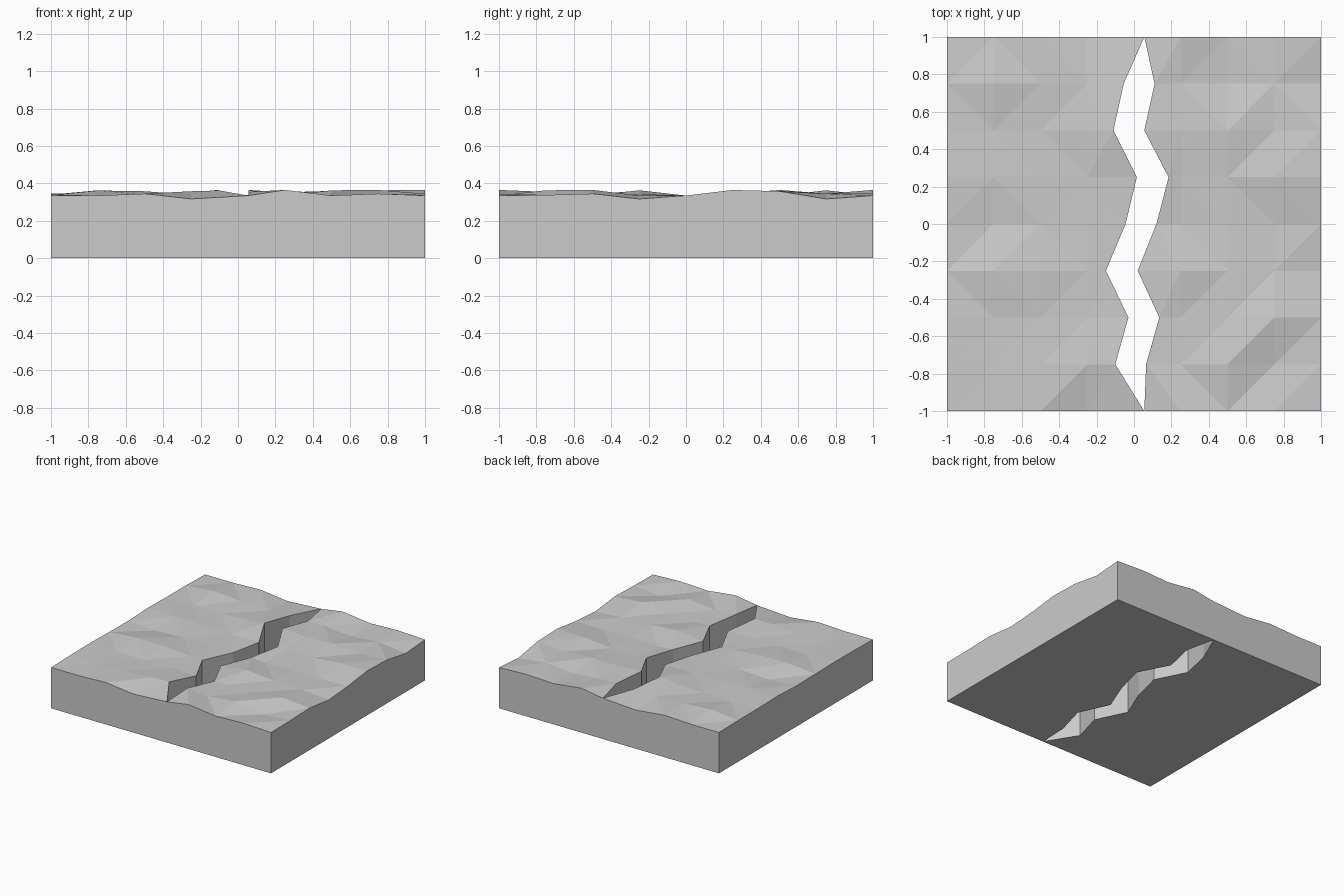
import bpy
import bmesh

if "Cube" in bpy.data.objects:
    bpy.data.objects.remove(bpy.data.objects["Cube"])

# Crack rims (x position per row, from front to back)
LEFT_RIM = [.055, -.10, -.03, -.15, -.045, .015, -.11, -.055, .055]
RIGHT_RIM = [.055, .065, .135, .02, .12, .185, .055, .11, .055]

# Surface heights in thousandths, one row per y step from front to back
LEFT_HEIGHTS = [
    (335, 335, 345, 317, 335),
    (340, 335, 345, 358, 362),
    (342, 335, 340, 340, 335),
    (338, 362, 358, 340, 335),
    (335, 322, 335, 335, 330),
    (345, 345, 340, 335, 335),
    (340, 335, 337, 350, 365),
    (340, 363, 345, 337, 345),
    (335, 335, 345, 317, 335),
]
RIGHT_HEIGHTS = [
    (335, 365, 335, 345, 335),
    (355, 335, 363, 322, 338),
    (335, 335, 342, 365, 345),
    (335, 363, 342, 335, 317),
    (335, 325, 335, 328, 335),
    (345, 337, 340, 363, 365),
    (365, 352, 360, 342, 358),
    (345, 345, 325, 345, 317),
    (335, 365, 335, 345, 335),
]


def make_slab(name, columns, heights):
    """Solid slab: faceted top, vertical walls, flat base."""
    bm = bmesh.new()
    grid = [[bm.verts.new((x, -1 + .25 * j, heights[j][i] / 1000))
             for i, x in enumerate(columns(j))] for j in range(9)]
    for j in range(8):
        for i in range(4):
            bm.faces.new((grid[j][i], grid[j][i + 1],
                          grid[j + 1][i + 1], grid[j + 1][i]))
    # Walls and base
    top = list(bm.faces)
    ext = bmesh.ops.extrude_face_region(bm, geom=top, use_keep_orig=True)
    for v in ext["geom"]:
        if isinstance(v, bmesh.types.BMVert):
            v.co.z = 0
    # Facets follow the shorter diagonal of every cell
    bmesh.ops.triangulate(bm, faces=top, quad_method='SHORT_EDGE')
    bmesh.ops.recalc_face_normals(bm, faces=bm.faces)
    mesh = bpy.data.meshes.new(name)
    bm.to_mesh(mesh)
    bm.free()
    bpy.context.collection.objects.link(bpy.data.objects.new(name, mesh))


# Two ground halves, meeting at the crack tips
make_slab("ground_left",
          lambda j: (-1, -.75, -.5, -.25, LEFT_RIM[j]), LEFT_HEIGHTS)
make_slab("ground_right",
          lambda j: (RIGHT_RIM[j], .25, .5, .75, 1), RIGHT_HEIGHTS)
